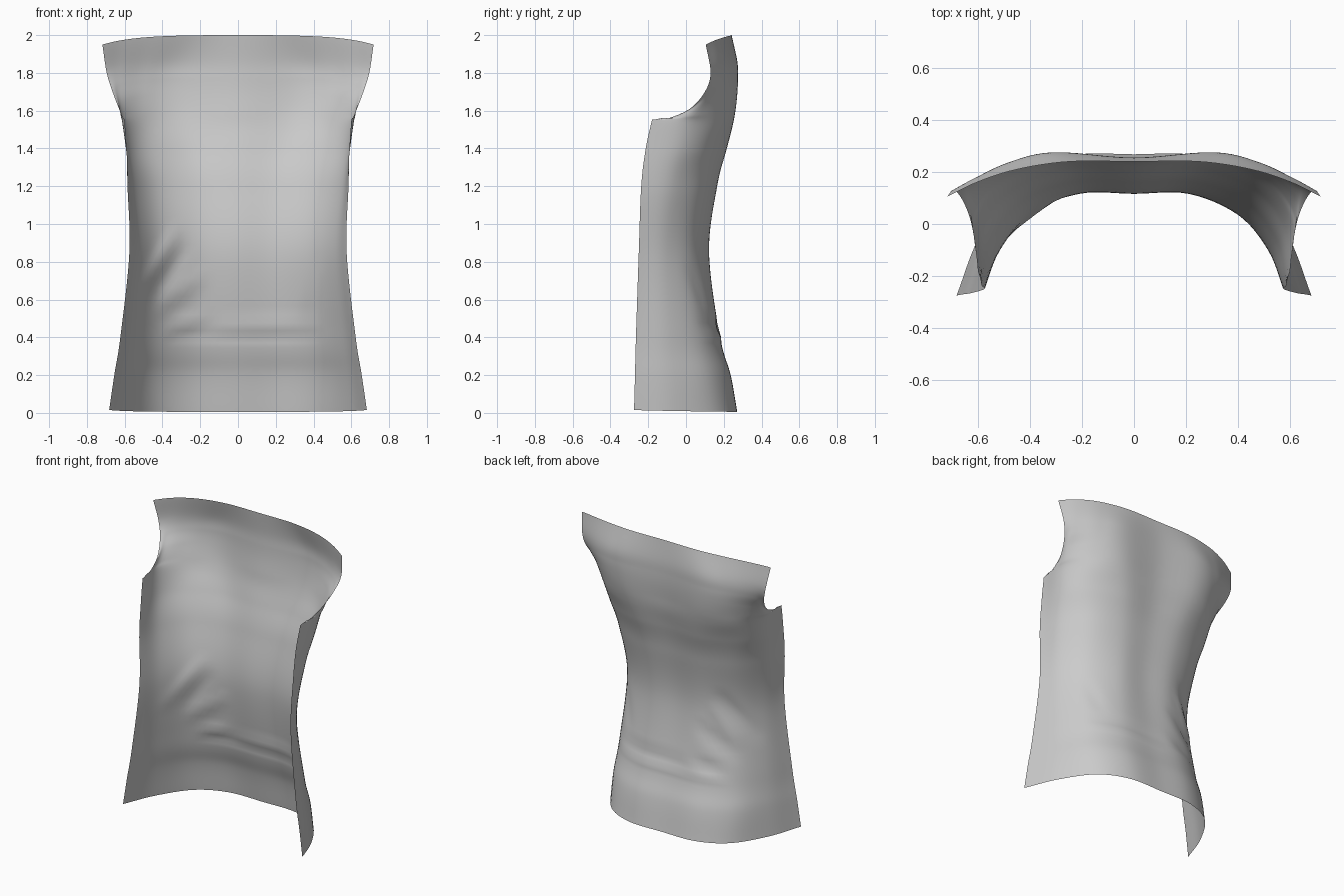
import bpy, math
from mathutils import Vector

if "Cube" in bpy.data.objects:
    bpy.data.objects.remove(bpy.data.objects["Cube"])

# Half cross-sections from hem to neckline:
# (centre z, side-edge z), then (x, y) from the centre back to the side edge
ROWS = [
    ((0.005, 0.015), (0, .268), (.25, .262), (.45, .165), (.595, -.05), (.682, -.275)),
    ((0.20, 0.20), (0, .232), (.25, .228), (.45, .13), (.578, -.06), (.655, -.27)),
    ((0.40, 0.40), (0, .178), (.24, .172), (.43, .085), (.555, -.08), (.623, -.265)),
    ((0.85, 0.85), (0, .116), (.21, .116), (.40, .035), (.515, -.10), (.575, -.25)),
    ((1.20, 1.20), (0, .158), (.23, .16), (.43, .085), (.55, -.065), (.585, -.237)),
    ((1.39, 1.40), (0, .20), (.26, .21), (.475, .125), (.583, -.02), (.59, -.213)),
    ((1.51, 1.552), (0, .228), (.29, .242), (.495, .165), (.606, .01), (.60, -.18)),
    ((1.60, 1.558), (0, .24), (.305, .26), (.50, .187), (.614, .05), (.607, -.10)),
    ((1.69, 1.61), (0, .25), (.31, .271), (.495, .214), (.618, .105), (.63, .02)),
    ((1.77, 1.70), (0, .254), (.31, .275), (.49, .231), (.62, .155), (.664, .10)),
    ((1.86, 1.80), (0, .254), (.30, .272), (.48, .234), (.615, .175), (.695, .13)),
    ((2.0, 1.95), (0, .24), (.25, .24), (.45, .21), (.60, .162), (.718, .105)),
]
# Cloth folds: x0, z0, x1, z1, half width, depth (along y)
FOLDS = [
    (-.50, .68, -.33, .95, .030, -.016),
    (-.43, .64, -.28, .86, .025, .014),
    (-.40, .58, -.20, .72, .028, -.014),
    (-.36, .45, -.18, .50, .025, -.016),
    (-.10, .45, .40, .46, .030, -.012),
    (-.35, .41, .42, .41, .020, .008),
    (.36, .55, .42, .75, .030, -.008),
]
NU, SUB = 24, 10      # columns per half, steps between rows
CORNER = 6            # row at the sharp lower corner of the armhole


def spline(pts, t, corner=None):
    """Catmull-Rom through pts, t counted in points, optionally with a kink."""
    i = min(int(t), len(pts) - 2)
    f = t - i
    b, c = pts[i], pts[i + 1]
    a = pts[i - 1] if i and i != corner else b * 2 - c
    d = pts[i + 2] if i + 2 < len(pts) and i + 1 != corner else c * 2 - b
    return 0.5 * (b * 2 + (c - a) * f + (a * 2 - b * 5 + c * 4 - d) * f * f
                  + (b * 3 - a - c * 3 + d) * f ** 3)


def fold_offset(x, z):
    total = 0
    for x0, z0, x1, z1, w, depth in FOLDS:
        d = Vector((x1 - x0, z1 - z0))
        p = Vector((x - x0, z - z0))
        t = max(0, min(1, p.dot(d) / d.length_squared))
        off = p - d * t
        fade = 0.5 + 0.5 * math.sin(math.pi * t)
        total += depth * fade * math.exp(-off.length_squared / w ** 2)
    return total


def section(row):
    """Evenly sampled points of one half section, centre to edge."""
    (zc, ze), *xy = row
    full = [Vector((-x, y)) for x, y in xy[:0:-1]] + [Vector(p) for p in xy]
    out = []
    for j in range(NU + 1):
        u = j / NU
        p = spline(full, 4 + 4 * u)
        out.append(Vector((p.x, p.y, zc + (ze - zc) * u ** 2.5)))
    return out


# Back panel of the garment: one mirrored, open sheet
columns = list(zip(*[section(r) for r in ROWS]))
verts, faces = [], []
width = 2 * NU + 1
steps = (len(ROWS) - 1) * SUB
for k in range(steps + 1):
    for j in range(-NU, NU + 1):
        corner = CORNER if abs(j) == NU else None
        p = spline(columns[abs(j)], k / SUB, corner)
        x = p.x if j >= 0 else -p.x
        verts.append((x, p.y + fold_offset(x, p.z), p.z))
for k in range(steps):
    for j in range(width - 1):
        a = k * width + j
        faces.append((a, a + width, a + width + 1, a + 1))

mesh = bpy.data.meshes.new("back_panel")
mesh.from_pydata(verts, [], faces)
mesh.shade_smooth()
panel = bpy.data.objects.new("back_panel", mesh)
bpy.context.collection.objects.link(panel)
